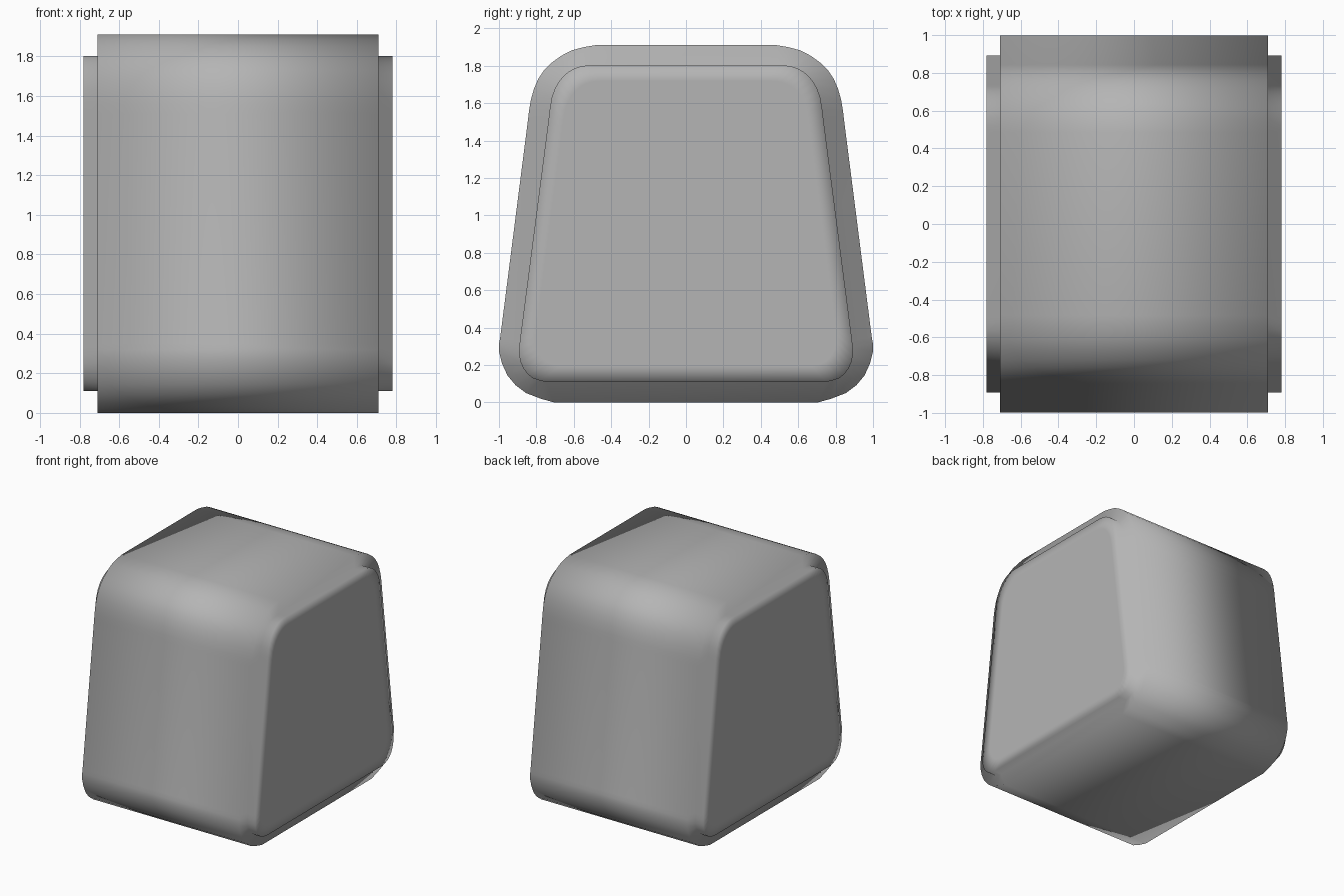
import bpy, bmesh

if "Cube" in bpy.data.objects:
    bpy.data.objects.remove(bpy.data.objects["Cube"])

# Half profiles (y, z): bottom corner and top corner, joined by a straight side
OUTER = ([(.705, 0), (.855, .05), (.955, .145), (.999, .27), (.993, .35)],
         [(.845, 1.51), (.829, 1.62), (.79, 1.73), (.72, 1.815), (.61, 1.883), (.485, 1.91)])
INNER = ([(.75, .11), (.82, .13), (.868, .18), (.892, .25), (.888, .33)],
         [(.735, 1.51), (.718, 1.63), (.68, 1.715), (.625, 1.77), (.56, 1.798), (.49, 1.803)])


def rounded(pts):
    """Add a curved midpoint between neighbouring points of a corner."""
    out = []
    for i in range(len(pts) - 1):
        p, q = pts[i], pts[i + 1]
        a = pts[i - 1] if i else p
        b = pts[i + 2] if i + 2 < len(pts) else q
        out += [p, tuple((9 * (p[k] + q[k]) - a[k] - b[k]) / 16 for k in (0, 1))]
    return out + [pts[-1]]


def ring(bm, half, x, scale=1.0):
    """Closed loop of vertices from a half profile mirrored in y."""
    pts = rounded(half[0]) + rounded(half[1])
    pts += [(-y, z) for y, z in reversed(pts)]
    return [bm.verts.new((x, y * scale, .955 + (z - .955) * scale)) for y, z in pts]


bm = bmesh.new()
# Loops along x: cap border, raised end step, body, step, cap border
rings = [ring(bm, INNER, -.78, .9), ring(bm, INNER, -.78), ring(bm, INNER, -.71),
         ring(bm, OUTER, -.71), ring(bm, OUTER, .71),
         ring(bm, INNER, .71), ring(bm, INNER, .78), ring(bm, INNER, .78, .9)]
for a, b in zip(rings, rings[1:]):
    n = len(a)
    for i in range(n):
        j = (i + 1) % n
        bm.faces.new((a[i], a[j], b[j], b[i]))
# Flat end caps
bm.faces.new(rings[0])
bm.faces.new(rings[-1])
bmesh.ops.recalc_face_normals(bm, faces=bm.faces[:])
for f in bm.faces:
    f.smooth = True

mesh = bpy.data.meshes.new("rounded_block")
bm.to_mesh(mesh)
bm.free()
obj = bpy.data.objects.new("rounded_block", mesh)
bpy.context.collection.objects.link(obj)

# Darker grey surface
grey = bpy.data.materials.new("dark_grey")
grey.diffuse_color = (.46, .46, .46, 1)
grey.use_nodes = True
grey.node_tree.nodes["Principled BSDF"].inputs["Base Color"].default_value = grey.diffuse_color
mesh.materials.append(grey)
